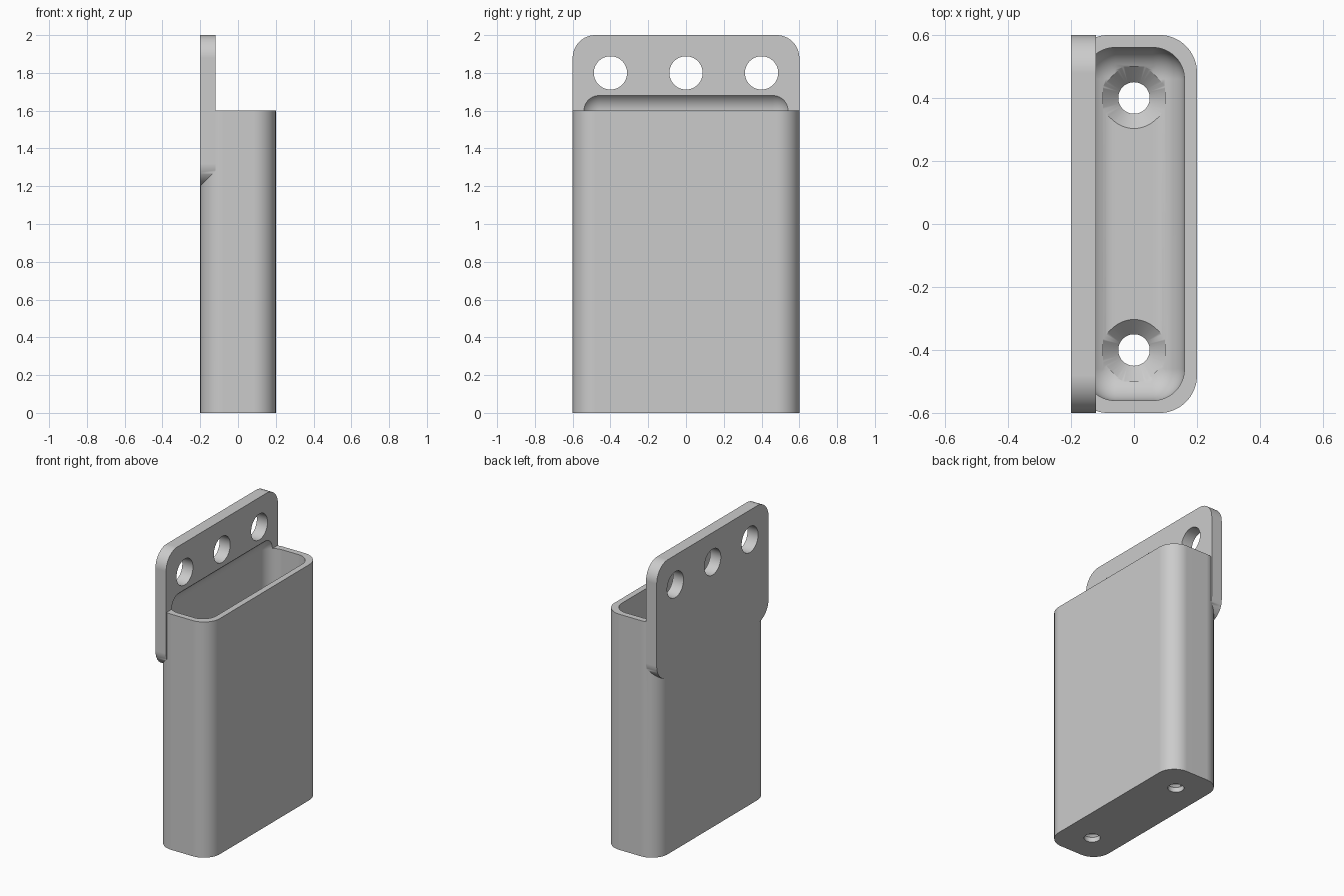
import bpy
import bmesh
import math
from mathutils import Matrix, Vector

old = bpy.data.objects.get("Cube")
if old:
    bpy.data.objects.remove(old, do_unlink=True)

grey = bpy.data.materials.new("plain_grey")
grey.use_nodes = True
colour = (0.6, 0.6, 0.6, 1)
grey.diffuse_color = colour
grey.node_tree.nodes["Principled BSDF"].inputs["Base Color"].default_value = colour


def add_object(name, bm):
    mesh = bpy.data.meshes.new(name)
    bmesh.ops.recalc_face_normals(bm, faces=bm.faces)
    bm.to_mesh(mesh)
    bm.free()
    mesh.materials.append(grey)
    obj = bpy.data.objects.new(name, mesh)
    bpy.context.collection.objects.link(obj)
    return obj


def rounded_box(name, low, high, radius, axis=None):
    """Box with edges along one axis rounded, or every edge if no axis is given."""
    low, high = Vector(low), Vector(high)
    bm = bmesh.new()
    bmesh.ops.create_cube(bm, size=1)
    for v in bm.verts:
        v.co = (low + high) / 2 + v.co * (high - low)
    edges = [e for e in bm.edges
             if axis is None or abs((e.verts[0].co - e.verts[1].co)[axis]) > 1e-4]
    bmesh.ops.bevel(bm, geom=edges, offset=radius, offset_type='OFFSET',
                    segments=16, profile=0.5, affect='EDGES')
    return add_object(name, bm)


def cone(name, r_low, r_high, depth, place):
    bm = bmesh.new()
    bmesh.ops.create_cone(bm, cap_ends=True, segments=64, radius1=r_low,
                          radius2=r_high, depth=depth, matrix=place)
    return add_object(name, bm)


def combine(target, tool, operation):
    mod = target.modifiers.new(tool.name, 'BOOLEAN')
    mod.operation = operation
    mod.solver = 'EXACT'
    mod.object = tool
    bpy.context.view_layer.objects.active = target
    bpy.ops.object.modifier_apply(modifier=mod.name)
    bpy.data.objects.remove(tool, do_unlink=True)


FLOOR = 0.08

# Outer sleeve joined to the hanging plate
holder = rounded_box("wall_holder", (-0.2, -0.6, 0), (0.2, 0.6, 1.6), 0.12, axis=2)
plate = rounded_box("hanging_plate", (-0.2, -0.6, 1.2), (-0.12, 0.6, 2), 0.12, axis=0)
combine(holder, plate, 'UNION')

# Soft-edged pocket that also bites into the plate above the rim
pocket = rounded_box("pocket", (-0.16, -0.56, FLOOR), (0.16, 0.56, 1.7), 0.1)
combine(holder, pocket, 'DIFFERENCE')

# Row of mounting holes in the plate
for y in (-0.4, 0, 0.4):
    place = Matrix.Translation((-0.16, y, 1.8)) @ Matrix.Rotation(math.pi / 2, 4, 'Y')
    combine(holder, cone("mount_hole", 0.088, 0.088, 0.3, place), 'DIFFERENCE')

# Countersunk drain holes in the floor
for y in (-0.4, 0.4):
    combine(holder, cone("drain_hole", 0.05, 0.05, 0.4,
                         Matrix.Translation((0, y, 0))), 'DIFFERENCE')
    combine(holder, cone("countersink", 0.05, 0.105, 0.055,
                         Matrix.Translation((0, y, FLOOR - 0.0195))), 'DIFFERENCE')

# Smooth rounds, crisp rims and flat walls
bpy.ops.object.select_all(action='DESELECT')
holder.select_set(True)
bpy.context.view_layer.objects.active = holder
bpy.ops.object.shade_smooth_by_angle(angle=math.radians(30))
weighted = holder.modifiers.new("flat_walls", 'WEIGHTED_NORMAL')
weighted.keep_sharp = True
